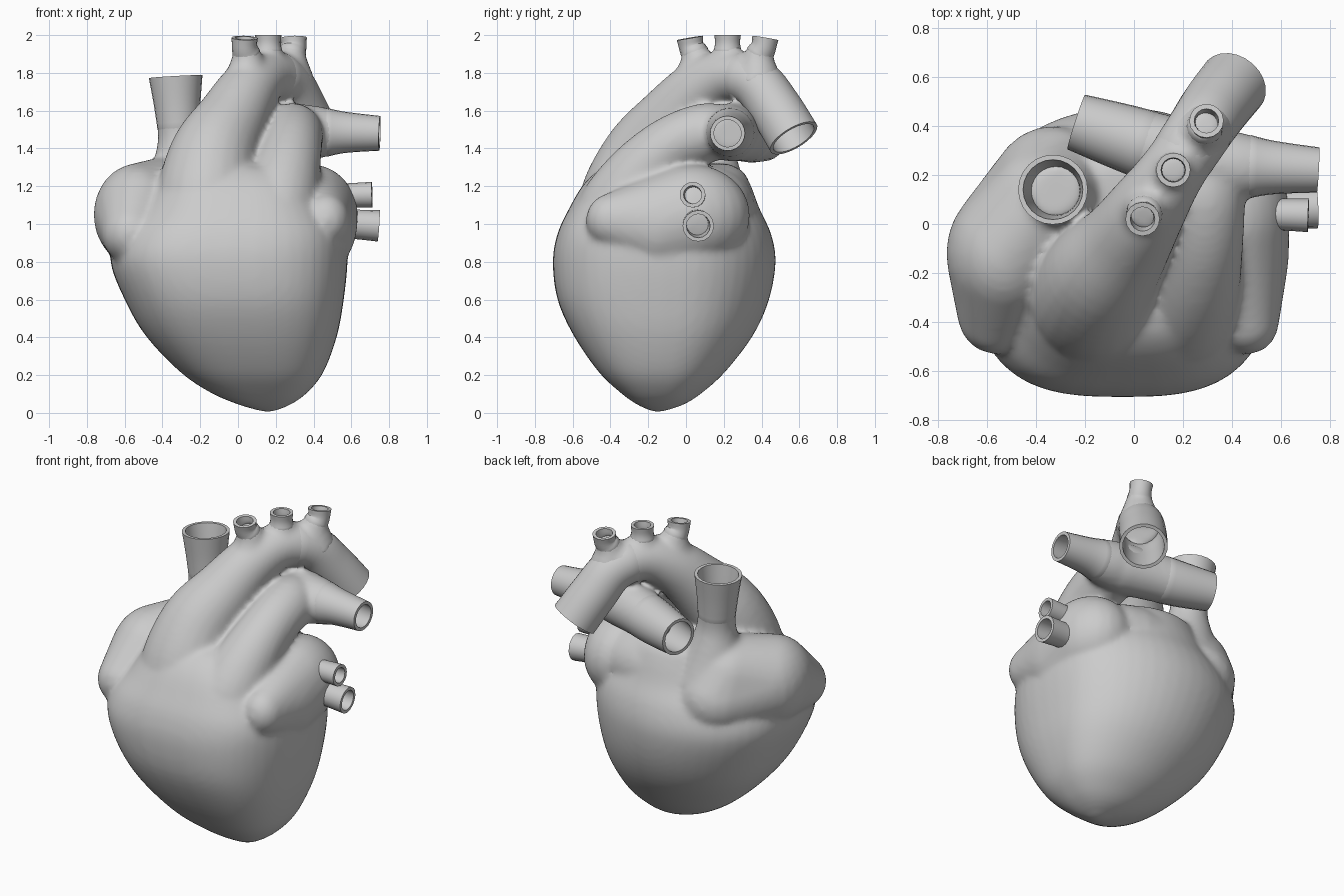
import bpy, bmesh, math
from mathutils import Vector, Matrix

if "Cube" in bpy.data.objects:
    bpy.data.objects.remove(bpy.data.objects["Cube"])


def spline(keys, steps):
    """Catmull-Rom through tuples of any length."""
    k = [Vector(p) for p in keys]
    out = []
    for i in range(len(k) - 1):
        a, b, c, d = k[max(i - 1, 0)], k[i], k[i + 1], k[min(i + 2, len(k) - 1)]
        for s in range(steps):
            t = s / steps
            out.append(0.5 * (2 * b + (c - a) * t + (2 * a - 5 * b + 4 * c - d) * t * t
                              + (3 * b - a - 3 * c + d) * t ** 3))
    return out + [k[-1]]


def bridge(bm, rings, cyclic=False):
    """Skin a list of vertex rings, capped or joined end to start."""
    vs = [[bm.verts.new(p) for p in r] for r in rings]
    n = len(vs[0])
    for a, b in zip(vs, vs[1:] + vs[:1] if cyclic else vs[1:]):
        for i in range(n):
            bm.faces.new((a[i], a[(i + 1) % n], b[(i + 1) % n], b[i]))
    if not cyclic:
        bm.faces.new(vs[0][::-1])
        bm.faces.new(vs[-1])


def path_rings(keys, first=0, last=None, sides=24, steps=5):
    """Circles along part of a path of (x, y, z, radius), plus the inner wall.
    A cut end is narrowed so it hides inside the neighbouring part."""
    last = len(keys) - 1 if last is None else last
    pts = spline(keys, steps)
    pos = [p.to_3d() for p in pts]
    side, outer, inner = None, [], []
    for i in range(first * steps, last * steps + 1):
        t = (pos[min(i + 1, len(pos) - 1)] - pos[max(i - 1, 0)]).normalized()
        side = t.orthogonal() if side is None else side
        side = (side - t * side.dot(t)).normalized()
        up = t.cross(side)
        r = pts[i][3]
        if (first and i < first * steps + 2) or (last < len(keys) - 1 and i == last * steps):
            r *= 0.9
        dirs = [side * math.cos(j * math.tau / sides) + up * math.sin(j * math.tau / sides)
                for j in range(sides)]
        outer.append([pos[i] + d * r for d in dirs])
        inner.append([pos[i] + d * (r - 0.02) for d in dirs])
    return outer, inner


def finish(bm, name):
    bmesh.ops.recalc_face_normals(bm, faces=bm.faces[:])
    me = bpy.data.meshes.new(name)
    bm.to_mesh(me)
    bm.free()
    ob = bpy.data.objects.new(name, me)
    bpy.context.collection.objects.link(ob)
    bpy.ops.object.select_all(action='DESELECT')
    ob.select_set(True)
    bpy.context.view_layer.objects.active = ob
    bpy.ops.object.shade_smooth_by_angle(angle=math.radians(45))
    return ob


def vessel(name, keys, first=0, sides=24):
    """Open pipe with wall thickness."""
    bm = bmesh.new()
    outer, inner = path_rings(keys, first, sides=sides)
    bridge(bm, outer + inner[::-1], cyclic=True)
    return finish(bm, name)


def hull(bm, blobs):
    """Smooth pouch: convex hull round a few ellipsoids (centre, radii)."""
    tmp = bmesh.new()
    for centre, radii in blobs:
        m = Matrix.Translation(centre) @ Matrix.Diagonal((*radii, 1))
        bmesh.ops.create_uvsphere(tmp, u_segments=24, v_segments=16, radius=1, matrix=m)
    pts = [v.co.copy() for v in tmp.verts]
    tmp.free()
    res = bmesh.ops.convex_hull(bm, input=[bm.verts.new(p) for p in pts])
    loose = {e for e in res["geom_interior"] if isinstance(e, bmesh.types.BMVert)}
    bmesh.ops.delete(bm, geom=list(loose), context='VERTS')


# Vessel paths: x, y, z, radius
aorta = [(-0.17, -0.33, 0.88, 0.25), (-0.165, -0.295, 1.12, 0.27), (-0.13, -0.205, 1.36, 0.235),
         (-0.035, -0.075, 1.55, 0.19), (0.06, 0.07, 1.71, 0.16), (0.16, 0.22, 1.785, 0.135),
         (0.26, 0.37, 1.745, 0.135), (0.33, 0.475, 1.61, 0.14), (0.405, 0.57, 1.455, 0.143)]
trunk = [(0.16, -0.40, 0.85, 0.22), (0.20, -0.36, 1.05, 0.225), (0.25, -0.25, 1.25, 0.185),
         (0.285, -0.08, 1.41, 0.16), (0.29, 0.10, 1.48, 0.16), (0.27, 0.22, 1.485, 0.14)]
cava = [(-0.28, 0.11, 1.12, 0.25), (-0.30, 0.125, 1.31, 0.16), (-0.31, 0.13, 1.45, 0.115),
        (-0.32, 0.135, 1.6, 0.12), (-0.33, 0.14, 1.78, 0.142)]
left_artery = [(0.27, 0.24, 1.485, 0.155), (0.42, 0.235, 1.485, 0.14), (0.56, 0.23, 1.485, 0.11),
               (0.75, 0.22, 1.48, 0.092)]
right_artery = [(0.32, 0.24, 1.485, 0.155), (0.12, 0.30, 1.475, 0.145), (-0.05, 0.355, 1.46, 0.135),
                (-0.235, 0.415, 1.45, 0.117)]
branches = []
for x, y, z, lean in ((0.035, 0.03, 1.985, -0.025), (0.16, 0.22, 2.0, 0), (0.295, 0.41, 1.985, 0.025)):
    bx, by = x - lean * 0.5, y - lean
    branches.append([(bx, by, z - 0.21 - abs(lean), 0.13), (bx, by, z - 0.11, 0.085),
                     (x, y, z - 0.05, 0.067), (x, y + lean * 0.4, z, 0.07)])

# Ventricle loft from z, x min, x max, y min, y max
levels = [(0.005, 0.14, 0.18, -0.17, -0.13), (0.045, 0.0, 0.28, -0.26, -0.01),
          (0.11, -0.15, 0.37, -0.35, 0.09), (0.22, -0.31, 0.455, -0.465, 0.21),
          (0.41, -0.49, 0.525, -0.595, 0.355), (0.60, -0.60, 0.56, -0.68, 0.44),
          (0.80, -0.675, 0.58, -0.705, 0.475), (0.95, -0.64, 0.57, -0.68, 0.45),
          (1.08, -0.53, 0.50, -0.62, 0.39), (1.20, -0.45, 0.42, -0.55, 0.345),
          (1.28, -0.41, 0.34, -0.47, 0.30), (1.32, -0.33, 0.18, -0.39, 0.22)]
bm = bmesh.new()
rings = []
for z, x0, x1, y0, y1 in spline(levels, 4):
    ring = []
    for j in range(48):
        c, s = math.cos(j * math.tau / 48), math.sin(j * math.tau / 48)
        n = 2.45 - 0.4 * s     # squarer at the front, rounder at the back
        c, s = (math.copysign(abs(v) ** (2 / n), v) for v in (c, s))
        ring.append(Vector(((x0 + x1) / 2 + c * (x1 - x0) / 2, (y0 + y1) / 2 + s * (y1 - y0) / 2, z)))
    rings.append(ring)
bridge(bm, rings)

# Right atrium, left atrium and the back of the atria
hull(bm, [((-0.53, -0.12, 1.05), (0.235, 0.28, 0.27)), ((-0.565, -0.36, 0.95), (0.155, 0.17, 0.16)),
          ((-0.33, 0.12, 1.00), (0.26, 0.28, 0.24)), ((-0.36, 0.08, 1.12), (0.24, 0.24, 0.24))])
hull(bm, [((0.39, 0.03, 1.045), (0.245, 0.31, 0.27)), ((0.465, -0.40, 1.02), (0.125, 0.13, 0.14)),
          ((0.47, -0.14, 0.995), (0.16, 0.20, 0.225))])
hull(bm, [((0.08, 0.10, 1.08), (0.42, 0.27, 0.24))])

# Solid vessel roots, the arch and the branch flares blend into the muscle
for keys, last in [(aorta, 6), (trunk, 5), (cava, 3), (left_artery, 2), (right_artery, 2)] + \
                  [(b, 2) for b in branches]:
    bridge(bm, path_rings(keys, 0, last)[0])

muscle = finish(bm, "heart_muscle")
remesh = muscle.modifiers.new("blend", 'REMESH')
remesh.mode = 'VOXEL'
remesh.voxel_size = 0.017
remesh.use_smooth_shade = True
smooth = muscle.modifiers.new("soften", 'SMOOTH')
smooth.factor = 0.5
smooth.iterations = 10

# Open vessel ends
vessel("aorta_end", aorta, 5)
vessel("superior_vena_cava", cava, 2)
vessel("left_pulmonary_artery", left_artery, 1)
vessel("right_pulmonary_artery", right_artery, 1)
for i, b in enumerate(branches):
    vessel(f"arch_branch_{i + 1}", b, 1, 16)

# Pulmonary veins
vessel("upper_pulmonary_vein", [(0.40, 0.04, 1.14, 0.07), (0.55, 0.04, 1.15, 0.064),
                                (0.71, 0.035, 1.155, 0.068)], sides=16)
vessel("lower_pulmonary_vein", [(0.40, 0.06, 1.0, 0.08), (0.58, 0.06, 1.0, 0.077),
                                (0.745, 0.065, 0.99, 0.083)], sides=16)
